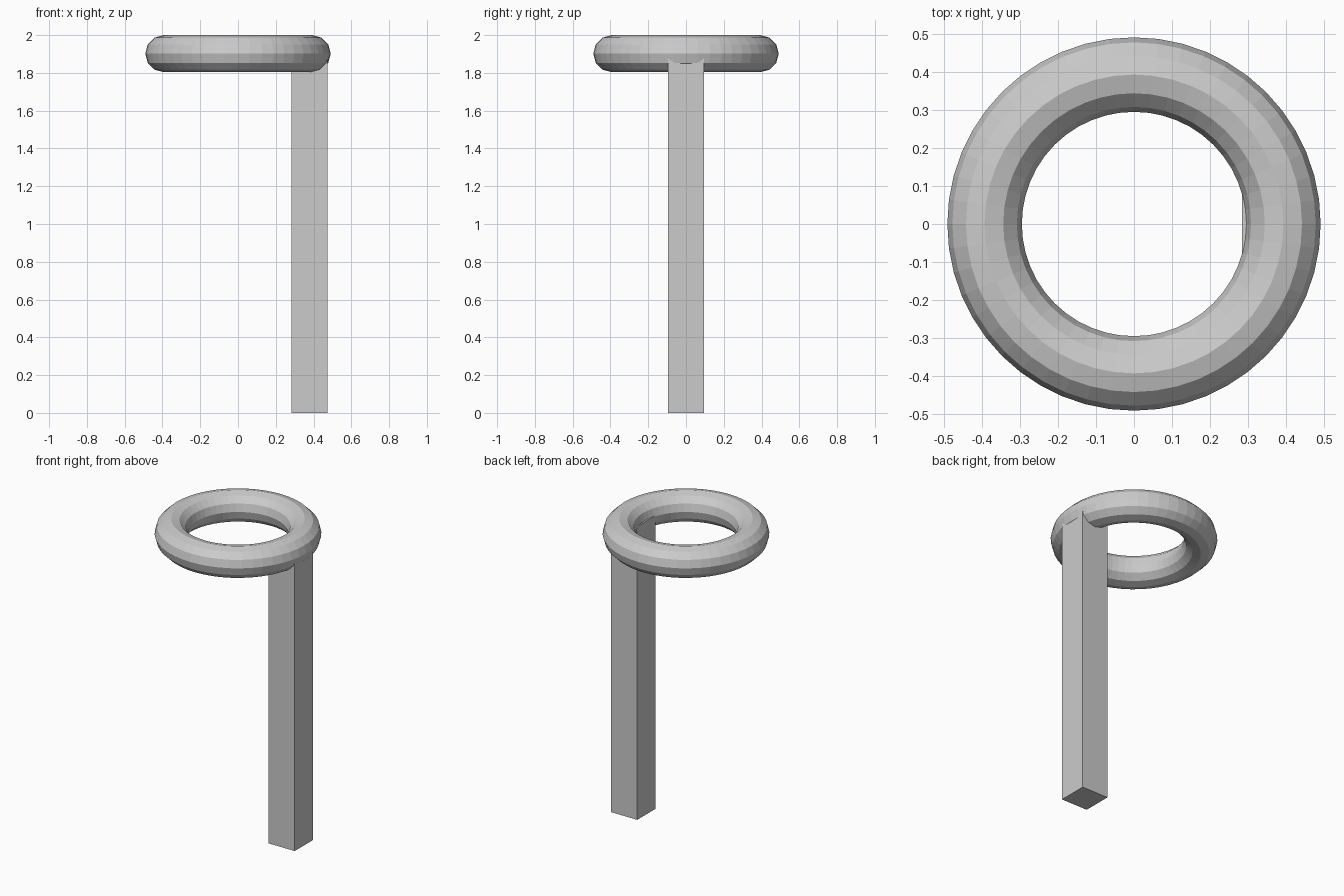
import bpy

if "Cube" in bpy.data.objects:
    bpy.data.objects.remove(bpy.data.objects["Cube"])

# Ring lying flat on top
bpy.ops.mesh.primitive_torus_add(major_segments=48, minor_segments=12,
                                 major_radius=0.393, minor_radius=0.098,
                                 location=(0, 0, 1.902))
bpy.context.object.name = "ring"

# Square post, its top end buried in the right side of the ring
HEIGHT = 1.905
bpy.ops.mesh.primitive_cube_add(size=1, location=(0.379, 0, HEIGHT / 2))
post = bpy.context.object
post.name = "post"
post.scale = (0.19, 0.19, HEIGHT)
bpy.ops.object.transform_apply(location=False, rotation=False, scale=True)
